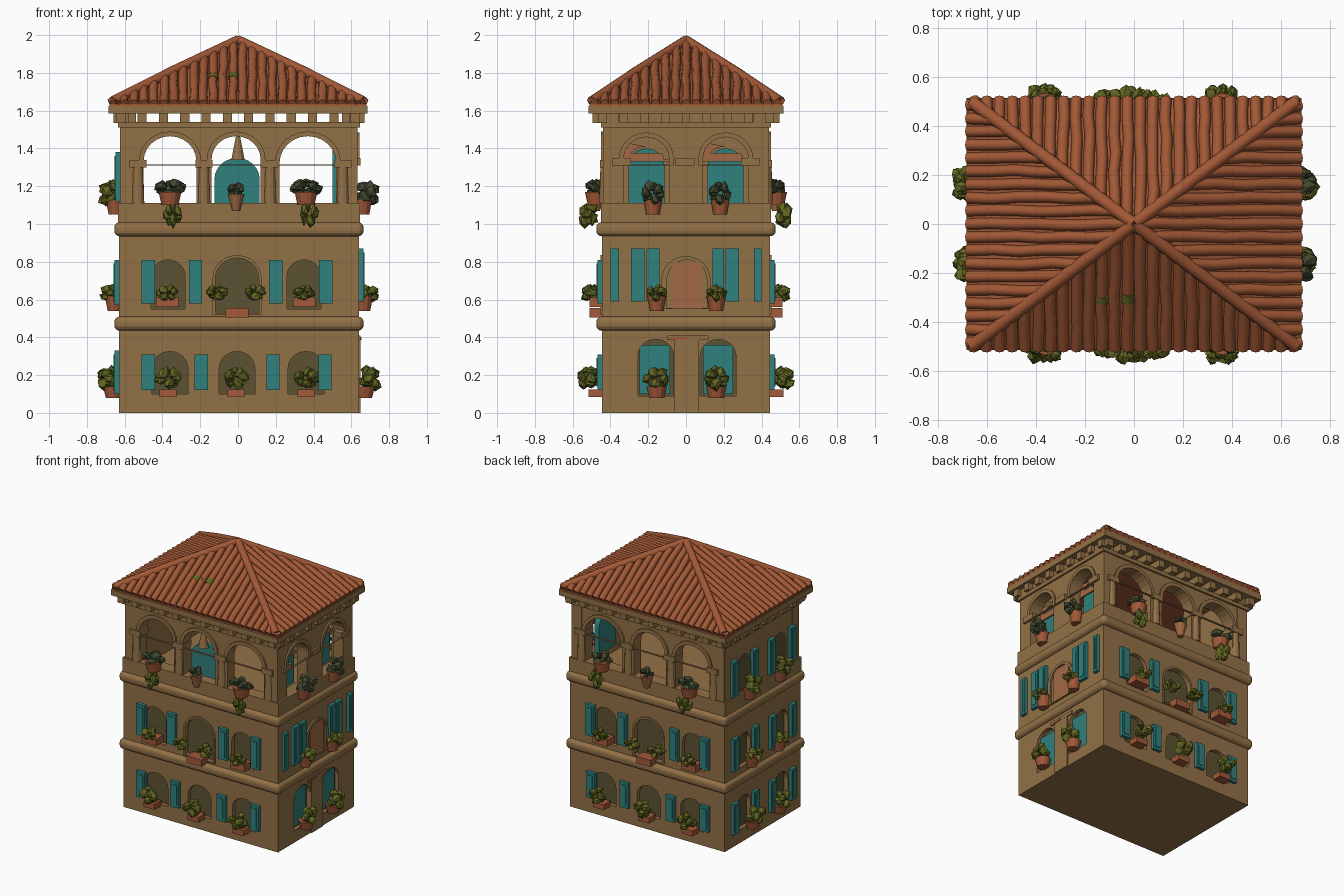
import bpy, bmesh, math, random
from mathutils import Vector

if "Cube" in bpy.data.objects:
    bpy.data.objects.remove(bpy.data.objects["Cube"])
random.seed(4)

def material(name, r, g, b):
    m = bpy.data.materials.new(name)
    m.diffuse_color = (r, g, b, 1)
    m.use_nodes = True
    m.node_tree.nodes["Principled BSDF"].inputs["Base Color"].default_value = m.diffuse_color
    return m

WALL = material("tan_plaster", 0.29, 0.165, 0.062)
ROOF = material("terracotta_tile", 0.36, 0.098, 0.036)
TEAL = material("teal_paint", 0.03, 0.22, 0.205)
DARK = material("dark_olive_window", 0.105, 0.085, 0.034)
LEAF = material("olive_leaf", 0.125, 0.135, 0.016)
DLEAF = material("dark_leaf", 0.055, 0.07, 0.03)
POT = material("clay_pot", 0.36, 0.1, 0.04)
BRICK = material("brick_door", 0.36, 0.14, 0.06)

# Map facade coordinates (along, outward, up) to the world for each side
SIDES = {
    "front": lambda u, d, z: (u, -0.445 - d, z),
    "back": lambda u, d, z: (u, 0.445 + d, z),
    "right": lambda u, d, z: (0.64 + d, u, z),
    "left": lambda u, d, z: (-0.63 - d, u, z),
    "plan": lambda u, d, z: (u, z, d),
    "world": lambda u, d, z: (u, d, z),
}

def emit(name, bm, mat, side="world", smooth=False):
    for v in bm.verts:
        v.co = SIDES[side](*v.co)
    bmesh.ops.recalc_face_normals(bm, faces=bm.faces)
    for f in bm.faces:
        f.smooth = smooth
    me = bpy.data.meshes.new(name)
    bm.to_mesh(me)
    bm.free()
    me.materials.append(mat)
    ob = bpy.data.objects.new(name, me)
    bpy.context.collection.objects.link(ob)
    return ob

def rect(u0, u1, z0, z1):
    return [(u0, z0), (u1, z0), (u1, z1), (u0, z1)]

def arch(u, w, z0, z1, n=12):
    rise = min(w * 0.95, z1 - z0)
    arc = [(u + w * math.cos(math.pi * i / n), z1 - rise + rise * math.sin(math.pi * i / n)) for i in range(n + 1)]
    return [(u - w, z0), (u + w, z0)] + arc

def plate(name, side, loops, d0, d1, mat):
    """Flat panel: first loop is the outline, the others are holes."""
    bm = bmesh.new()
    edges = []
    for loop in loops:
        vs = [bm.verts.new((u, d0, z)) for u, z in loop]
        edges += [bm.edges.new((vs[i - 1], vs[i])) for i in range(len(vs))]
    bmesh.ops.triangle_fill(bm, use_beauty=True, edges=edges, normal=(0, -1, 0))
    out = bmesh.ops.extrude_face_region(bm, geom=bm.faces[:], use_keep_orig=True)
    for v in out["geom"]:
        if isinstance(v, bmesh.types.BMVert):
            v.co.y = d1
    return emit(name, bm, mat, side)

def box(name, x0, x1, y0, y1, z0, z1, mat, bevel=0):
    ob = plate(name, "world", [rect(x0, x1, z0, z1)], y0, y1, mat)
    if bevel:
        b = ob.modifiers.new("rounding", "BEVEL")
        b.width, b.segments = bevel, 4
    return ob

def cone(name, side, u, d, z0, z1, r0, r1, mat, n=12):
    bm = bmesh.new()
    bmesh.ops.create_cone(bm, cap_ends=True, segments=n, radius1=r0, radius2=r1, depth=z1 - z0)
    bmesh.ops.translate(bm, verts=bm.verts, vec=(u, d, (z0 + z1) / 2))
    return emit(name, bm, mat, side)

def clump(name, side, u, d, z, w, t, h, mat):
    """Leafy bush made of jagged blobs filling a w x t x h space."""
    bm = bmesh.new()
    for i in range(8):
        a = i * math.tau / 8 + random.uniform(-.3, .3)
        c = Vector((math.cos(a) * w * .28, math.sin(a * 3) * t * .2, math.sin(a) * h * .24))
        r = bmesh.ops.create_icosphere(bm, subdivisions=1, radius=1)
        for v in r["verts"]:
            k = random.uniform(.6, 1.2)
            v.co = Vector((u, d, z)) + c + Vector((v.co.x * w * .22, v.co.y * t * .28, v.co.z * h * .27)) * k
    emit(name, bm, mat, side)

# Main block: walls with arched openings over a dark core
WX = [-0.36, -0.005, 0.36]
box("window_core", -0.6, 0.61, -0.415, 0.415, 0.02, 0.98, DARK)
box("base_slab", -0.62, 0.63, -0.435, 0.435, 0, 0.025, WALL)
box("loggia_floor", -0.62, 0.63, -0.435, 0.435, 0.97, 1.03, WALL)
for s in ("front", "back"):
    low = [arch(u, .095, .1, .325) for u in WX]
    mid = [arch(-.37, .09, .55, .81), arch(-.005, .115, .53, .82), arch(.35, .09, .55, .81)]
    plate(s + "_lower_wall", s, [rect(-.63, .64, 0, 1)] + low + mid, -.06, 0, WALL)
    plate(s + "_middle_window_trim", s, [arch(-.005, .13, .52, .835), arch(-.005, .115, .53, .82)], 0, .008, WALL)
    spans = [(-.36, .14), (-.01, .13), (.37, .15)]
    holes = [arch(u, w, 1.11, 1.465) for u, w in spans]
    plate(s + "_loggia_wall", s, [rect(-.625, .63, 1, 1.54)] + holes, -.09, -.008, WALL)
    for u, w in spans:
        plate(s + "_arch_trim", s, [arch(u, w + .025, 1.31, 1.49), arch(u, w, 1.315, 1.465)], -.01, .004, WALL)
    for u in (-.53, -.18, .17, .555):
        cone(s + "_column", s, u, -.02, 1.11, 1.31, .034, .028, WALL)
        plate(s + "_capital", s, [rect(u - .045, u + .045, 1.3, 1.34)], -.09, .01, WALL)

gable = [rect(-.44, .44, 1, 1.59)]
plate("left_lower_wall", "left", [rect(-.445, .445, 0, 1)] + [arch(u, .075, z, z + .24) for u in (-.22, .22) for z in (.1, .56)], -.06, 0, WALL)
plate("left_upper_wall", "left", gable, -.09, -.008, WALL)
plate("right_lower_wall", "right", [rect(-.445, .445, 0, 1), arch(-.16, .095, .09, .39), arch(.17, .095, .09, .39)], -.06, 0, WALL)
plate("right_upper_wall", "right", gable + [arch(u, .12, 1.11, 1.46) for u in (-.21, .21)], -.09, -.008, WALL)

# Right side details: portal, middle door, loggia panels
plate("portal", "right", [rect(-.06, .07, 0, .41)], -.01, .008, WALL)
plate("portal_lintel", "right", [rect(-.1, .12, .385, .41)], 0, .009, WALL)
plate("portal_lintel_tile", "right", [rect(-.07, .0, .385, .4)], .008, .013, ROOF)
plate("middle_door", "right", [rect(-.075, .085, .55, .8)], 0, .006, BRICK)
plate("middle_door_arch", "right", [arch(0, .13, .55, .83), arch(.005, .105, .555, .81)], 0, .012, WALL)
for u in (-.165, .17):
    plate("ground_panel", "right", [rect(u - .08, u + .08, .1, .36)], -.034, -.022, TEAL)
for u in (-.21, .21):
    plate("loggia_side_panel", "right", [arch(u, .095, 1.11, 1.4)], -.14, -.1, TEAL)
    plate("loggia_side_trim", "right", [arch(u, .145, 1.31, 1.485), arch(u, .12, 1.315, 1.46)], -.01, .004, WALL)
    plate("loggia_side_soffit", "right", [arch(u, .12, 1.33, 1.46), arch(u, .095, 1.34, 1.41)], -.1, -.09, BRICK)
    plate("upper_window", "left", [arch(u, .075, 1.12, 1.38)], -.01, -.003, DARK)
for u in (-.34, -.005, .34):
    plate("side_capital", "right", [rect(u - .05, u + .05, 1.31, 1.35)], -.06, .008, WALL)

# Loggia centre panel and hanging pendant
plate("loggia_centre_panel", "front", [arch(-.005, .12, 1.08, 1.35)], -.1, -.07, TEAL)
cone("pendant", "front", 0, -.04, 1.34, 1.48, .035, .008, WALL)

# Shutters
def shutter(s, u0, u1, z0, z1, d=.0):
    plate(s + "_shutter", s, [rect(u0, u1, z0, z1)], d - .005, d + .024, TEAL)
    plate(s + "_shutter_board", s, [rect(u0 + .014, u1 - .014, z0 + .02, z1 - .02)], d + .024, d + .029, TEAL)

for s in ("front", "back"):
    for u in (-.475, -.195, .185, .46):
        shutter(s, u - .035, u + .035, .12, .31)
    for u in (-.475, -.225, .2, .465):
        shutter(s, u - .035, u + .035, .58, .81)
for u in (-.34, -.1, .1, .34):
    for z0, z1 in ((.1, .33), (.57, .81), (1.12, 1.38)):
        shutter("left", u - .032, u + .032, z0, z1, -.006 if z0 > 1 else 0)
for u0, u1 in ((-.4, -.355), (-.29, -.22), (-.21, -.14), (.14, .2), (.21, .28), (.36, .4)):
    shutter("right", u0, u1, .59, .87)

# Rounded string courses, parapet and cornice
for z0, z1 in ((.435, .51), (.935, 1.01)):
    box("string_course", -.655, .665, -.475, .475, z0, z1, WALL, .03)
for s, a, b in (("front", -.635, .645), ("back", -.635, .645), ("left", -.45, .45), ("right", -.45, .45)):
    plate(s + "_parapet", s, [rect(a, b, 1, 1.11)], -.05, .006, WALL)
    plate(s + "_crown_band", s, [rect(a, b, 1.51, 1.54)], -.05, .006, WALL)
plate("eave_frame", "plan", [rect(-.685, .685, -.515, .515), rect(-.54, .54, -.36, .36)], 1.585, 1.625, WALL)
for s in ("front", "back"):
    for i in range(12):
        u = -.62 + i * 1.24 / 11
        plate(s + "_bracket", s, [rect(u - .024, u + .024, 1.535, 1.59)], -.09, .05, WALL)
for s in ("left", "right"):
    for i in range(9):
        u = -.44 + i * .11
        plate(s + "_bracket", s, [rect(u - .022, u + .022, 1.535, 1.59)], -.05, .03, WALL)

# Hipped roof with rolled tiles
EX, EY, EZ, AZ = .68, .512, 1.635, 1.965
bm = bmesh.new()
low = [bm.verts.new((x, y, 1.612)) for x, y in rect(-EX, EX, -EY, EY)]
eave = [bm.verts.new((x, y, EZ)) for x, y in rect(-EX, EX, -EY, EY)]
apex = bm.verts.new((0, 0, AZ))
bm.faces.new(low)
for i in range(4):
    bm.faces.new((low[i - 1], low[i], eave[i], eave[i - 1]))
    bm.faces.new((eave[i - 1], eave[i], apex))
emit("roof_body", bm, ROOF)

def tubes(name, paths, radius, mat):
    """Round rolls swept along paths."""
    cu = bpy.data.curves.new(name, "CURVE")
    cu.dimensions, cu.bevel_depth, cu.bevel_resolution, cu.use_fill_caps = "3D", radius, 2, True
    for path in paths:
        sp = cu.splines.new("POLY")
        sp.points.add(len(path) - 1)
        for p, co in zip(sp.points, path):
            p.co = (*co, 1)
    cu.materials.append(mat)
    bpy.context.collection.objects.link(bpy.data.objects.new(name, cu))

def roll(along_x, sign, f, t0, t1):
    """Path up one slope at edge fraction f, from slope height t0 to t1."""
    pts = []
    n = max(1, int((t1 - t0) * 7))
    for i in range(n + 1):
        t = t0 + (t1 - t0) * i / n
        j = random.uniform(-.005, .005) if 0 < i else 0
        z = EZ + (AZ - EZ) * t + .004
        pts.append((f * EX + j, sign * EY * (1 - t), z) if along_x else (sign * EX * (1 - t), f * EY + j, z))
    return pts

rolls = []
for along_x, n in ((True, 26), (False, 19)):
    for sign in (-1, 1):
        for i in range(n):
            f = -1 + (2 * i + 1) / n
            rolls.append(roll(along_x, sign, f, 0, 1 - abs(f)))
tubes("roof_tiles", rolls, .023, ROOF)
tubes("roof_hips", [[(sx * EX * .975, sy * EY * .975, EZ + .015), (sx * EX * .5, sy * EY * .5, 1.813), (0, 0, AZ + .008)]
                    for sx in (-1, 1) for sy in (-1, 1)], .027, ROOF)
mossy = [roll(True, -1, -1 + (2 * i + 1) / 26, .38 + .03 * (i % 2), .45 - .02 * (i % 3)) for i in (10, 11, 12)]
tubes("roof_moss", mossy, .026, LEAF)

# Potted plants: ground and middle floors
for s in ("front", "back"):
    for u in (-.37, -.01, .36):
        clump("ground_plant", s, u, .075, .185, .15, .12, .12, LEAF)
        plate("ground_planter", s, [rect(u - .045, u + .045, .085, .125)], -.01, .07, POT)
    for u in (-.375, -.11, .09, .35):
        clump("middle_plant", s, u, .06, .635, .13, .11, .09, LEAF)
    for u, z in ((-.375, .56), (-.005, .505), (.35, .56)):
        plate("middle_planter", s, [rect(u - .06, u + .06, z, z + .05)], -.02, .065, POT)
    # Loggia plants with trailing greenery
    for u in (-.36, .36):
        clump("loggia_plant", s, u, .03, 1.19, .18, .12, .1, DLEAF)
        cone("loggia_pot", s, u, .03, 1.1, 1.17, .045, .06, POT)
        clump("trailing_plant", s, u + .015, .07, 1.05, .11, .11, .14, LEAF)
    cone("centre_pot", s, -.01, .03, 1.07, 1.16, .02, .045, BRICK)
    clump("centre_plant", s, -.01, .03, 1.18, .1, .09, .08, DLEAF)
for s in ("left", "right"):
    for u in (-.155, .16):
        clump("side_ground_plant", s, u, .06, .185, .15, .13, .13, LEAF)
        cone("side_ground_pot", s, u, .03, .08, .14, .04, .055, POT)
        clump("side_middle_plant", s, u, .05, .635, .12, .12, .09, LEAF)
        cone("side_middle_pot", s, u, .025, .54, .62, .035, .05, POT)
        v = u * 1.13
        clump("side_loggia_plant", s, v, .05, 1.165, .13, .13, .14, LEAF if s == "left" else DLEAF)
        cone("side_loggia_pot", s, v, .02, 1.05, 1.13, .035, .05, POT)
